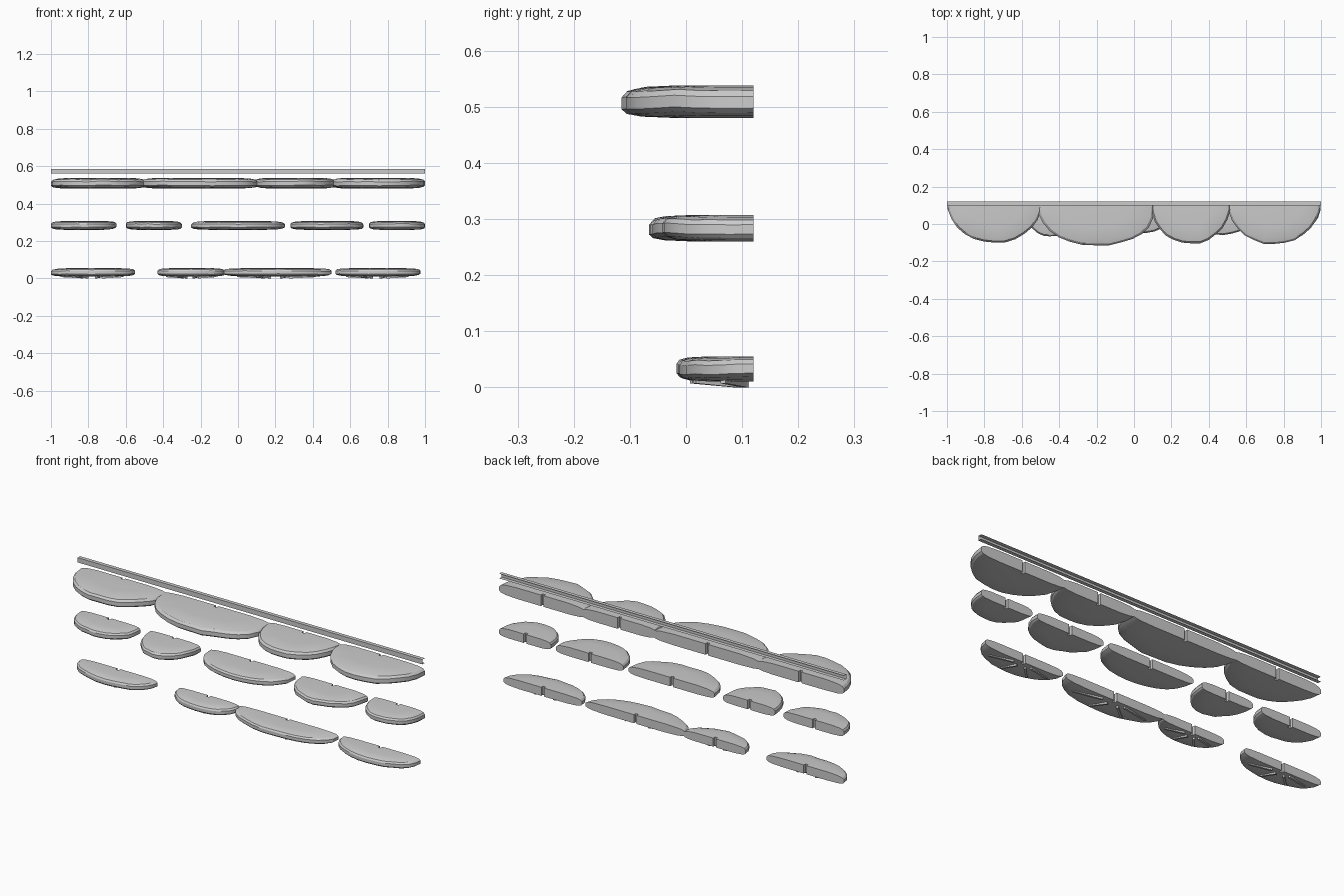
import bpy, bmesh, math, random

random.seed(4)
if "Cube" in bpy.data.objects:
    bpy.data.objects.remove(bpy.data.objects["Cube"], do_unlink=True)

BACK = 0.12
grey = bpy.data.materials.new("plain grey")
grey.use_nodes = True
grey.diffuse_color = (0.6, 0.6, 0.6, 1)
grey.node_tree.nodes["Principled BSDF"].inputs["Base Color"].default_value = (0.6, 0.6, 0.6, 1)


def finish(bm, name, smooth=True):
    if smooth:
        bmesh.ops.recalc_face_normals(bm, faces=bm.faces)
    mesh = bpy.data.meshes.new(name)
    bm.to_mesh(mesh)
    bm.free()
    mesh.materials.append(grey)
    obj = bpy.data.objects.new(name, mesh)
    bpy.context.collection.objects.link(obj)
    if smooth:
        bpy.ops.object.select_all(action="DESELECT")
        obj.select_set(True)
        bpy.context.view_layer.objects.active = obj
        bpy.ops.object.shade_smooth_by_angle(angle=math.radians(25))
    return obj


def shelf(name, x0, x1, front, left_pow, right_pow, base, thick, steps=14):
    """Half-oval cap with a thin rim, domed faces and a slot in its flat back."""
    cx, hw, depth = (x0 + x1) / 2, (x1 - x0) / 2, BACK - front
    arc = []
    for i in range(steps + 1):
        t = math.pi * i / steps
        power = left_pow if i < steps / 2 else right_pow
        wobble = random.uniform(0.97, 1.0)
        arc.append((-hw * math.cos(t), -depth * wobble * max(math.sin(t), 0) ** power,
                    random.uniform(-0.04, 0.04)))
    slot = [(0.008, 0), (0.008, -0.015), (-0.008, -0.015), (-0.008, 0)]
    bm = bmesh.new()
    rings = []
    # scale, height fraction, share of rim waviness
    for s, h, wave in [(0.6, 0, 0), (0.85, 0.06, 0.5), (0.96, 0.16, 1), (1, 0.3, 1),
                       (1, 0.66, 1), (0.96, 0.84, 1), (0.85, 0.94, 0.5), (0.6, 1, 0)]:
        ring = [bm.verts.new((cx + s * x, BACK + s * y, base + thick * (h + wave * w)))
                for x, y, w in arc]
        ring += [bm.verts.new((cx + x, BACK + y, base + thick * h)) for x, y in slot]
        rings.append(ring)
    for low, high in zip(rings, rings[1:]):
        for i in range(len(low)):
            j = (i + 1) % len(low)
            bm.faces.new((low[i], low[j], high[j], high[i]))
    bm.faces.new(rings[0])
    bm.faces.new(rings[-1])
    return finish(bm, name)


def ribs(name, x0, x1, front):
    """Thin strips fanning out under a shelf."""
    cx, hw, depth = (x0 + x1) / 2, (x1 - x0) / 2, BACK - front
    bm = bmesh.new()
    for angle in (25, 60, 105, 150):
        a = math.radians(angle)
        dx, dy = -math.cos(a) * hw, -math.sin(a) * depth
        length = math.hypot(dx, dy)
        nx, ny = -dy / length * 0.005, dx / length * 0.005
        ends = [(r, side) for r, side in ((0.25, -1), (0.82, -1), (0.82, 1), (0.25, 1))]
        low, high = [[bm.verts.new((cx + dx * r + nx * k, BACK + dy * r + ny * k,
                                    z + (0.007 if r > 0.5 else 0)))
                      for r, k in ends] for z in (0, 0.012)]
        bm.faces.new(low)
        bm.faces.new(high)
        for i in range(4):
            j = (i + 1) % 4
            bm.faces.new((low[i], low[j], high[j], high[i]))
    return finish(bm, name)


# Each shelf: left edge, right edge, front, left and right fullness
rows = {
    "upper": (0.48, 0.058, [(-1, -0.49, -0.105, 1, 1), (-0.52, 0.11, -0.12, 0.9, 0.65),
                            (0.09, 0.52, -0.11, 0.9, 1), (0.5, 1, -0.112, 0.95, 1)]),
    "middle": (0.26, 0.047, [(-1, -0.65, -0.03, 0.8, 0.8), (-0.6, -0.3, -0.068, 1, 0.9),
                             (-0.25, 0.25, -0.055, 0.85, 0.8), (0.28, 0.67, -0.06, 0.9, 0.9),
                             (0.7, 1, -0.045, 0.8, 0.8)]),
    "lower": (0.01, 0.045, [(-1, -0.55, -0.005, 0.9, 0.9), (-0.43, -0.07, 0, 0.9, 0.9),
                            (-0.08, 0.5, -0.02, 0.9, 0.9), (0.52, 0.975, -0.012, 0.9, 0.9)]),
}
for row, (base, thick, shelves) in rows.items():
    for n, spec in enumerate(shelves, 1):
        shelf(f"{row}_shelf_{n}", *spec, base, thick)
        if row == "lower":
            ribs(f"{row}_shelf_ribs_{n}", *spec[:3])

# Sheet channel along the top, open at the back
bm = bmesh.new()
profile = [(BACK, 0.56), (0.1, 0.56), (0.1, 0.585), (BACK, 0.585)]
left, right = [[bm.verts.new((x, y, z)) for y, z in profile] for x in (-1, 1)]
for i in range(3):
    bm.faces.new((left[i], right[i], right[i + 1], left[i + 1]))
bmesh.ops.reverse_faces(bm, faces=[f for f in bm.faces if f.calc_center_median().y < 0.105 and f.normal.y > 0])
finish(bm, "top_rail", smooth=False)
